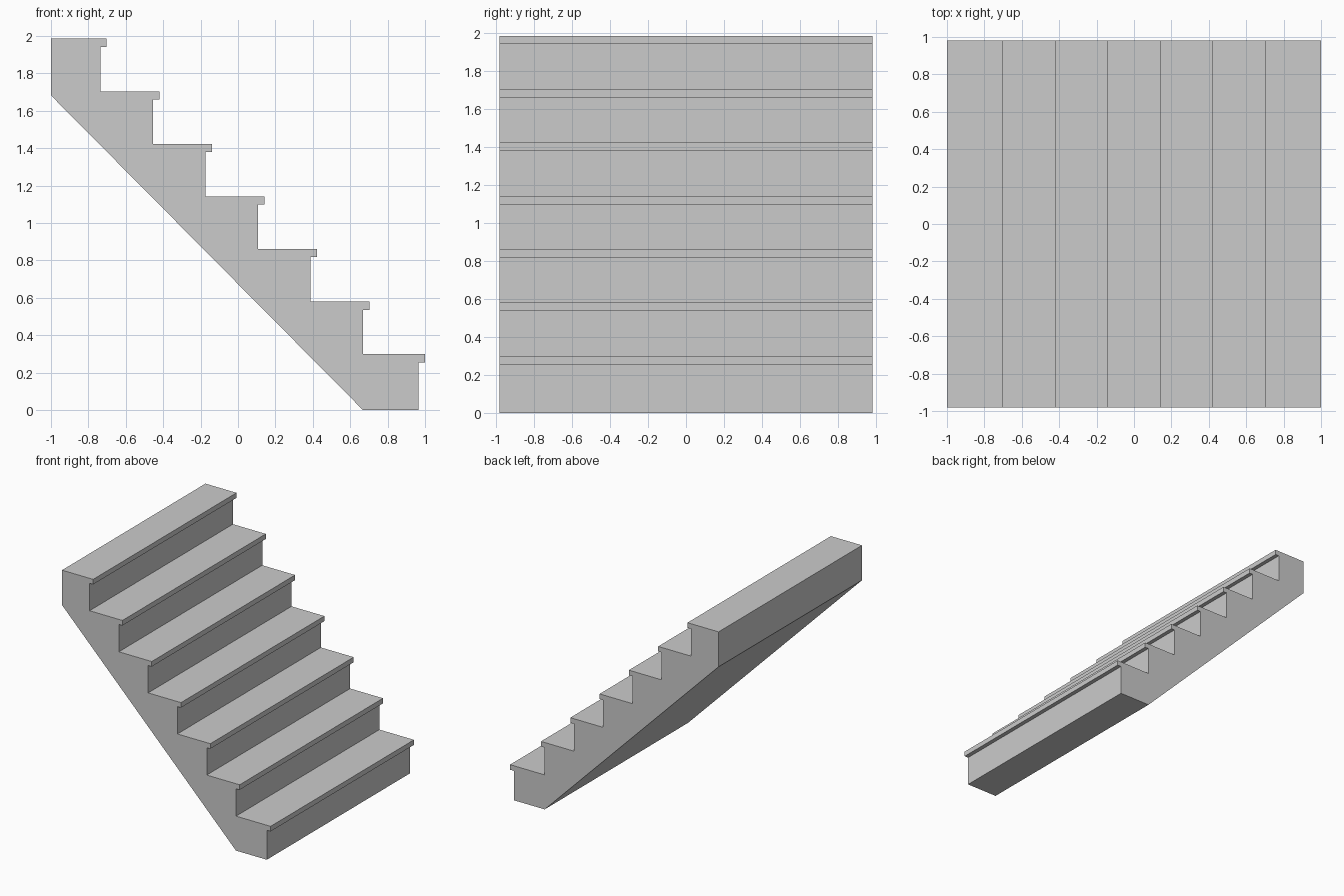
import bpy, bmesh

if "Cube" in bpy.data.objects:
    bpy.data.objects.remove(bpy.data.objects["Cube"])

STEPS = 7
PITCH = 0.281        # run and rise of each step
TOP = 1.985          # overall height
HALF_W = 0.982       # half width along y
NOSE_T = 0.044       # thickness of the tread lip
NOSE_D = 0.036       # overhang of the tread lip

# Side profile: sloped soffit, then the stepped edge from top to bottom
profile = [(0.668, 0.0), (-1.0, 1.682), (-1.0, TOP)]
for i in range(STEPS):
    last = i == STEPS - 1
    nose = 1.0 if last else -0.702 + PITCH * i
    riser = nose - NOSE_D + (0 if last else 0.002)
    z = TOP - PITCH * i
    foot = 0.0 if last else z - PITCH
    profile += [(nose, z), (nose, z - NOSE_T), (riser, z - NOSE_T), (riser, foot)]

# Extrude the profile across the full width
bm = bmesh.new()
face = bm.faces.new([bm.verts.new((x, -HALF_W, z)) for x, z in profile])
ext = bmesh.ops.extrude_face_region(bm, geom=[face])
verts = [g for g in ext["geom"] if isinstance(g, bmesh.types.BMVert)]
bmesh.ops.translate(bm, verts=verts, vec=(0, 2 * HALF_W, 0))
bmesh.ops.recalc_face_normals(bm, faces=bm.faces)

mesh = bpy.data.meshes.new("staircase")
bm.to_mesh(mesh)
bm.free()
bpy.context.collection.objects.link(bpy.data.objects.new("staircase", mesh))
